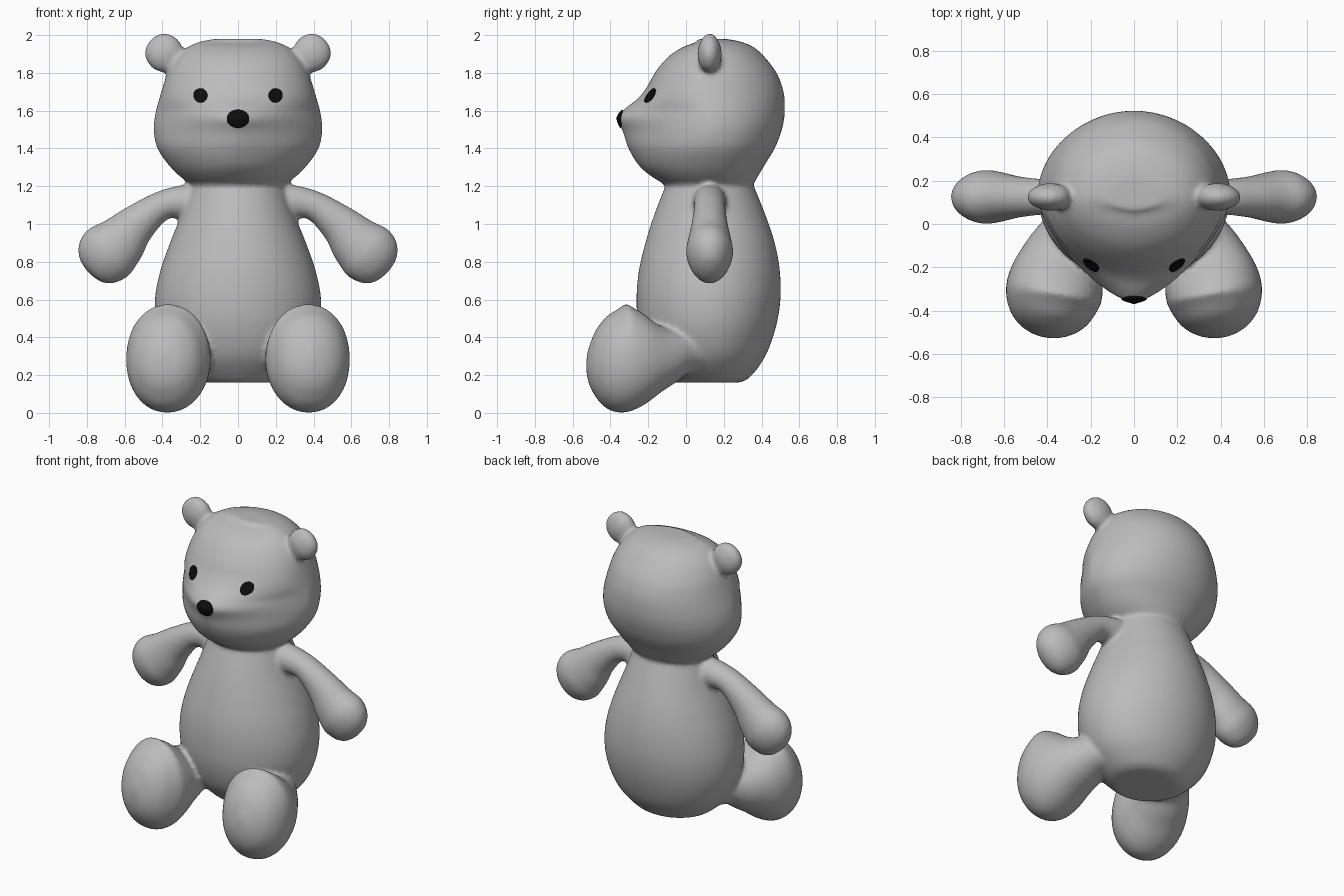
import bpy, bmesh, math
from mathutils import Vector
from mathutils.bvhtree import BVHTree

if "Cube" in bpy.data.objects:
    bpy.data.objects.remove(bpy.data.objects["Cube"])


def material(name, c):
    m = bpy.data.materials.new(name)
    m.diffuse_color = (*c, 1)
    m.use_nodes = True
    m.node_tree.nodes["Principled BSDF"].inputs["Base Color"].default_value = m.diffuse_color
    return m


FUR = material("grey fur", (0.5, 0.5, 0.5))
BLACK = material("black", (0.004, 0.004, 0.004))


def smooth_rows(rows, steps=5):
    """Catmull-Rom interpolation of tuples."""
    out = []
    for i in range(len(rows) - 1):
        p0, p1, p2 = rows[max(i - 1, 0)], rows[i], rows[i + 1]
        p3 = rows[min(i + 2, len(rows) - 1)]
        for k in range(steps):
            t = k / steps
            out.append(tuple(0.5 * (2 * b + (c - a) * t + (2 * a - 5 * b + 4 * c - d) * t * t
                                    + (3 * b - a - 3 * c + d) * t ** 3)
                             for a, b, c, d in zip(p0, p1, p2, p3)))
    return out + [rows[-1]]


def skin_rings(name, rings):
    """Closed surface through equal-length rings of points."""
    bm = bmesh.new()
    vs = [[bm.verts.new(p) for p in r] for r in rings]
    n = len(vs[0])
    for a, b in zip(vs, vs[1:]):
        for i in range(n):
            j = (i + 1) % n
            bm.faces.new((a[i], a[j], b[j], b[i]))
    bm.faces.new(vs[0][::-1])
    bm.faces.new(vs[-1])
    bmesh.ops.recalc_face_normals(bm, faces=bm.faces)
    me = bpy.data.meshes.new(name)
    bm.to_mesh(me)
    bm.free()
    ob = bpy.data.objects.new(name, me)
    bpy.context.collection.objects.link(ob)
    return ob


def spow(v, e):
    return math.copysign(abs(v) ** e, v)


def upright(name, rows, yc=0.125, n=64):
    """Rows: z, half width, front y, back y, front roundness exponent."""
    rings = []
    for z, w, f, b, ex in smooth_rows(rows):
        ring = []
        for i in range(n):
            a = 2 * math.pi * i / n
            c, s = math.cos(a), math.sin(a)
            e = 2 / ex if s < 0 else 1
            ring.append((w * spow(c, e), yc + (yc - f if s < 0 else b - yc) * spow(s, e), z))
        rings.append(ring)
    return skin_rings(name, rings)


def limb(name, rows, side, sign, e=1.0, n=40):
    """Rows: centre x, y, z, radius in plane, radius along side."""
    rows = smooth_rows(rows)
    pts = [Vector(r[:3]) for r in rows]
    rings = []
    for i, r in enumerate(rows):
        t = pts[min(i + 1, len(pts) - 1)] - pts[max(i - 1, 0)]
        u = t.cross(side).normalized()
        v = u.cross(t).normalized()
        ring = []
        for k in range(n):
            a = 2 * math.pi * k / n
            p = pts[i] + u * r[3] * spow(math.cos(a), e) + v * r[4] * spow(math.sin(a), e)
            ring.append((p.x * sign, p.y, p.z))
        rings.append(ring)
    return skin_rings(name, rings)


# Torso
parts = [upright("torso", [
    (0.16, 0.19, -0.07, 0.28, 2), (0.19, 0.26, -0.11, 0.34, 2), (0.3, 0.37, -0.2, 0.42, 2),
    (0.45, 0.43, -0.25, 0.475, 2), (0.6, 0.44, -0.262, 0.5, 2), (0.75, 0.412, -0.25, 0.497, 2),
    (0.9, 0.36, -0.215, 0.47, 2), (1.05, 0.3, -0.168, 0.42, 2), (1.21, 0.245, -0.105, 0.355, 2),
    (1.26, 0.22, -0.08, 0.33, 2)])]

# Head with pointed snout
parts.append(upright("head", [
    (1.2, 0.235, -0.095, 0.35, 2), (1.25, 0.305, -0.18, 0.38, 1.9), (1.31, 0.365, -0.25, 0.415, 1.8),
    (1.4, 0.427, -0.305, 0.47, 1.65), (1.49, 0.446, -0.335, 0.505, 1.5),
    (1.56, 0.442, -0.366, 0.52, 1.42), (1.61, 0.432, -0.325, 0.523, 1.5),
    (1.66, 0.418, -0.26, 0.522, 1.8), (1.72, 0.4, -0.21, 0.512, 2), (1.8, 0.373, -0.165, 0.48, 2),
    (1.88, 0.327, -0.1, 0.42, 2), (1.935, 0.268, -0.02, 0.36, 2), (1.965, 0.2, 0.06, 0.29, 2),
    (1.98, 0.12, 0.06, 0.21, 2)]))

# Arms, legs and ears, mirrored
Y, Z = Vector((0, 1, 0)), Vector((0, 0, 1))
for s, nm in ((1, "left"), (-1, "right")):
    parts.append(limb(nm + "_arm", [
        (0.12, 0.125, 1.08, 0.11, 0.1), (0.26, 0.125, 1.115, 0.095, 0.09),
        (0.4, 0.125, 1.098, 0.078, 0.082), (0.535, 0.125, 1.0, 0.106, 0.095),
        (0.625, 0.125, 0.905, 0.143, 0.115), (0.69, 0.125, 0.845, 0.163, 0.124),
        (0.745, 0.125, 0.79, 0.14, 0.1), (0.78, 0.125, 0.757, 0.09, 0.06),
        (0.793, 0.125, 0.745, 0.02, 0.015)], Y, s))
    parts.append(limb(nm + "_leg", [
        (0.22, 0.08, 0.33, 0.13, 0.12), (0.27, -0.03, 0.325, 0.15, 0.125),
        (0.32, -0.14, 0.3, 0.185, 0.175), (0.355, -0.25, 0.29, 0.218, 0.255),
        (0.375, -0.345, 0.29, 0.22, 0.288), (0.388, -0.44, 0.305, 0.175, 0.222),
        (0.395, -0.495, 0.315, 0.105, 0.135), (0.398, -0.52, 0.32, 0.02, 0.03)], Z, s, 0.95))
    parts.append(limb(nm + "_ear", [
        (0.25, 0.125, 1.765, 0.06, 0.05), (0.325, 0.125, 1.84, 0.065, 0.052),
        (0.36, 0.125, 1.875, 0.092, 0.06), (0.393, 0.125, 1.908, 0.101, 0.064),
        (0.43, 0.125, 1.945, 0.087, 0.05), (0.452, 0.125, 1.967, 0.055, 0.03),
        (0.461, 0.125, 1.976, 0.012, 0.01)], Y, s))

# Fuse everything into one plush skin with softened joints
bpy.ops.object.select_all(action='DESELECT')
for p in parts:
    p.select_set(True)
skin = parts[0]
bpy.context.view_layer.objects.active = skin
bpy.ops.object.join()
skin.name = "plush_bear_body"
rm = skin.modifiers.new("fuse", 'REMESH')
rm.mode = 'VOXEL'
rm.voxel_size = 0.013
sm = skin.modifiers.new("soften", 'SMOOTH')
sm.factor = 0.5
sm.iterations = 6
for m in ("fuse", "soften"):
    bpy.ops.object.modifier_apply(modifier=m)
skin.data.materials.clear()
skin.data.materials.append(FUR)
skin.data.shade_smooth()

# Eyes and nose: thin plates laid onto the face
bm = bmesh.new()
bm.from_mesh(skin.data)
tree = BVHTree.FromBMesh(bm)
bm.free()


def plate(name, x, z, rx, rz, lift, n=28):
    bm = bmesh.new()
    rings = []
    for f in (0.05, 0.35, 0.65, 0.9, 1.0, 1.01):
        ring = []
        for i in range(n):
            a = 2 * math.pi * i / n
            o = Vector((x + rx * f * math.cos(a), -1, z + rz * f * math.sin(a)))
            p, nrm = tree.ray_cast(o, Y)[:2]
            ring.append(bm.verts.new(p + nrm * (lift if f <= 1 else -0.003)))
        rings.append(ring)
    bm.faces.new(rings[0])
    for a, b in zip(rings, rings[1:]):
        for i in range(n):
            j = (i + 1) % n
            bm.faces.new((a[i], b[i], b[j], a[j]))
    me = bpy.data.meshes.new(name)
    bm.to_mesh(me)
    bm.free()
    me.materials.append(BLACK)
    me.shade_smooth()
    bpy.context.collection.objects.link(bpy.data.objects.new(name, me))


plate("left_eye", 0.198, 1.68, 0.036, 0.037, 0.004)
plate("right_eye", -0.198, 1.68, 0.036, 0.037, 0.004)
plate("nose", 0, 1.556, 0.057, 0.045, 0.006)
